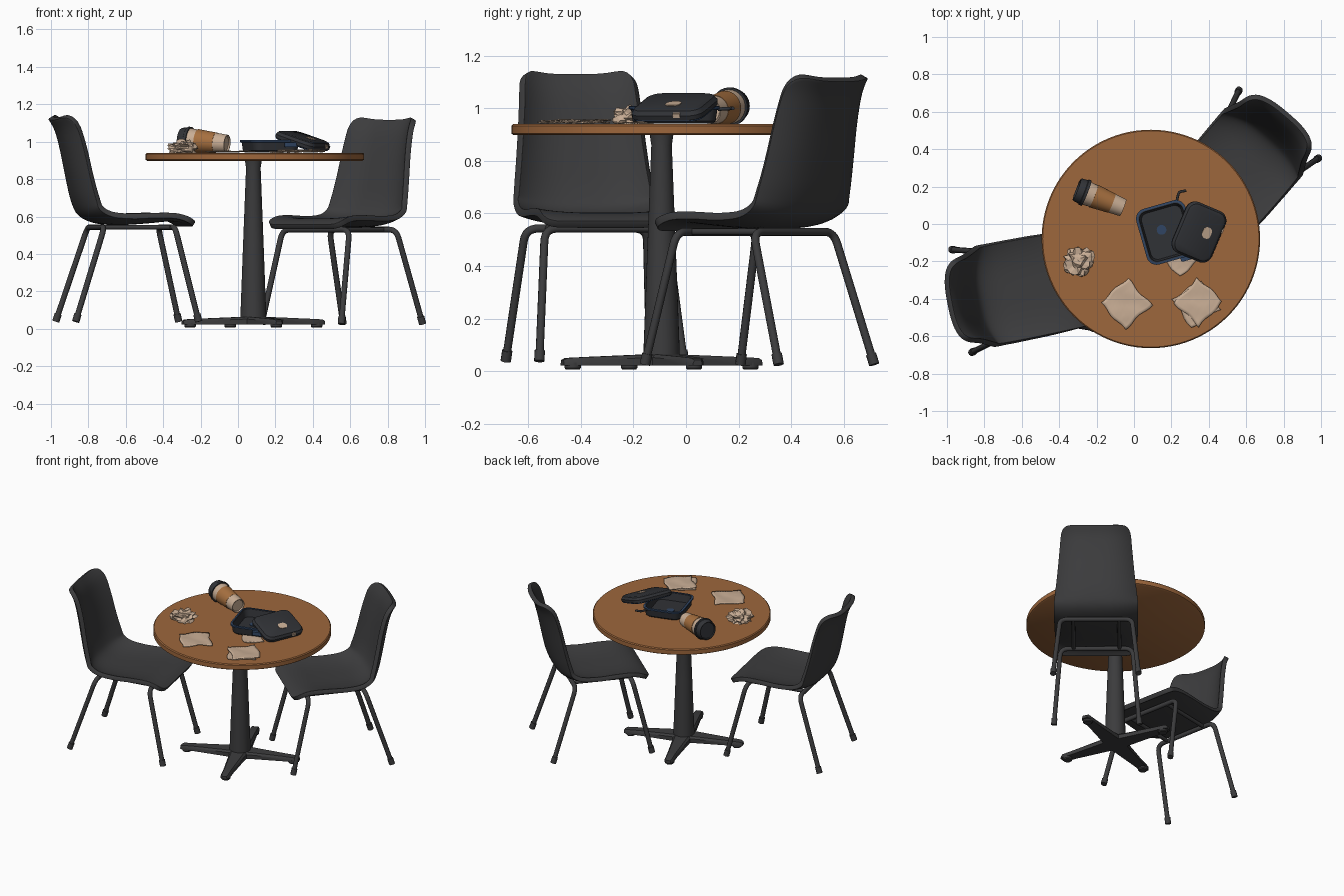
import bpy, bmesh, math, random
from mathutils import Vector, Matrix

if "Cube" in bpy.data.objects:
    bpy.data.objects.remove(bpy.data.objects["Cube"])

random.seed(4)
R = math.radians

def mat(name, c):
    m = bpy.data.materials.new(name)
    m.diffuse_color = (*c, 1)
    m.use_nodes = True
    m.node_tree.nodes["Principled BSDF"].inputs["Base Color"].default_value = m.diffuse_color
    return m

WOOD = mat("brown wood", (0.34, 0.135, 0.045))
DARK = mat("dark grey", (0.045, 0.045, 0.047))
CHAR = mat("charcoal", (0.03, 0.032, 0.037))
BLUE = mat("navy blue", (0.03, 0.06, 0.125))
PAPER = mat("cream paper", (0.58, 0.42, 0.30))
KRAFT = mat("kraft brown", (0.38, 0.16, 0.05))

def add(name, bm, m, mtx=None, angle=35):
    bmesh.ops.recalc_face_normals(bm, faces=bm.faces)
    me = bpy.data.meshes.new(name)
    bm.to_mesh(me)
    bm.free()
    me.materials.append(m)
    if mtx:
        me.transform(mtx)
    ob = bpy.data.objects.new(name, me)
    bpy.context.collection.objects.link(ob)
    if angle:
        bpy.ops.object.select_all(action='DESELECT')
        ob.select_set(True)
        bpy.context.view_layer.objects.active = ob
        bpy.ops.object.shade_smooth_by_angle(angle=R(angle))
    return ob

def loft(name, loops, m, mtx=None, caps=True, closed=False, angle=35):
    bm = bmesh.new()
    vs = [[bm.verts.new(p) for p in l] for l in loops]
    if closed:
        vs.append(vs[0])
    for a, b in zip(vs, vs[1:]):
        for i in range(len(a)):
            j = (i + 1) % len(a)
            bm.faces.new((a[i], a[j], b[j], b[i]))
    if caps and not closed:
        bm.faces.new(vs[0])
        bm.faces.new(vs[-1])
    return add(name, bm, m, mtx, angle)

def circle(r, z, n=48):
    return [Vector((r * math.cos(i * math.tau / n), r * math.sin(i * math.tau / n), z)) for i in range(n)]

def lathe(name, prof, m, mtx=None, n=48):
    return loft(name, [circle(r, z, n) for r, z in prof], m, mtx)

def rrect(w, d, r, z, n=6):
    out = []
    for k, (sx, sy) in enumerate(((1, 1), (-1, 1), (-1, -1), (1, -1))):
        for i in range(n + 1):
            a = (k + i / n) * math.pi / 2
            out.append(Vector((sx * (w / 2 - r) + r * math.cos(a), sy * (d / 2 - r) + r * math.sin(a), z)))
    return out

def tube(name, pts, rad, m, mtx, bend=0.05):
    # path with rounded corners, swept by a round bevel
    pts = [Vector(p) for p in pts]
    path = [pts[0]]
    for a, b, c in zip(pts, pts[1:], pts[2:]):
        p, q = b + (a - b).normalized() * bend, b + (c - b).normalized() * bend
        path += [p * (1 - t) ** 2 + b * 2 * t * (1 - t) + q * t * t for t in (i / 6 for i in range(7))]
    path.append(pts[-1])
    cu = bpy.data.curves.new(name, 'CURVE')
    cu.dimensions = '3D'
    cu.bevel_depth, cu.bevel_resolution, cu.use_fill_caps = rad, 3, True
    sp = cu.splines.new('POLY')
    sp.points.add(len(path) - 1)
    for s, p in zip(sp.points, path):
        s.co = (*p, 1)
    tmp = bpy.data.objects.new(name + "_path", cu)
    bpy.context.collection.objects.link(tmp)
    bpy.context.view_layer.update()
    me = bpy.data.meshes.new_from_object(tmp.evaluated_get(bpy.context.evaluated_depsgraph_get()))
    bpy.data.objects.remove(tmp)
    bm = bmesh.new()
    bm.from_mesh(me)
    add(name, bm, m, mtx, 50)

def at(x, y, z, deg=0):
    return Matrix.Translation((x, y, z)) @ Matrix.Rotation(R(deg), 4, 'Z')

# ---- table ----
TX, TY = 0.09, -0.08
lathe("table_top", [(0.575, 0.898), (0.584, 0.904), (0.584, 0.934), (0.578, 0.94)], WOOD, at(TX, TY, 0), 96)
BX, BY = 0.082, -0.093
lathe("table_column", [(0.07, 0.03), (0.068, 0.10), (0.055, 0.45), (0.039, 0.86), (0.045, 0.9)], DARK, at(BX, BY, 0), 32)
for i in range(4):
    M = at(BX, BY, 0, 20 + 90 * i)
    arm = []
    for x, w, top in ((0, 0.065, 0.066), (0.10, 0.052, 0.062), (0.3, 0.033, 0.054), (0.385, 0.029, 0.05), (0.402, 0.018, 0.042)):
        c = w * 0.75
        arm.append([Vector((x, y, z)) for y, z in ((-w, 0.022), (w, 0.022), (w, top - 0.012), (c, top), (-c, top), (-w, top - 0.012))])
    loft(f"base_arm_{i}", arm, DARK, M)
    lathe(f"base_pad_{i}", [(0.026, 0.0), (0.031, 0.006), (0.031, 0.026)], DARK, M @ Matrix.Translation((0.36, 0, 0.006)), 20)

# ---- chairs: shell profile rows are (forward, height, half width, edge lift) ----
PROF = [Vector(p) for p in (
    (-0.40, 1.115, 0.215, 0.055), (-0.365, 1.05, 0.222, 0.062), (-0.335, 0.94, 0.232, 0.065),
    (-0.305, 0.80, 0.246, 0.065), (-0.275, 0.68, 0.26, 0.065), (-0.235, 0.605, 0.268, 0.055),
    (-0.15, 0.568, 0.27, 0.04), (-0.03, 0.562, 0.27, 0.032), (0.1, 0.57, 0.268, 0.028),
    (0.21, 0.58, 0.264, 0.016), (0.28, 0.572, 0.26, 0.005), (0.325, 0.55, 0.255, 0.0))]

def prof(t):
    t = min(max(t, 0), 0.99999) * (len(PROF) - 1)
    i = int(t)
    f = t - i
    p0, p1, p2, p3 = (PROF[min(max(k, 0), len(PROF) - 1)] for k in range(i - 1, i + 3))
    return 0.5 * (2 * p1 + (p2 - p0) * f + (2 * p0 - 5 * p1 + 4 * p2 - p3) * f * f + (3 * p1 - p0 - 3 * p2 + p3) * f ** 3)

def chair(tag, M):
    bm = bmesh.new()
    ns, nt, rows = 24, 44, []
    for j in range(nt + 1):
        row = []
        for i in range(ns + 1):
            s = math.sin((2 * i / ns - 1) * math.pi / 2)
            k = max(0, (abs(s) - 0.7) / 0.3)
            cut = 0.095 * (1 - math.sqrt(max(0, 1 - k * k)))      # rounded corners
            t = cut + (1 - 2 * cut) * j / nt
            p = prof(t)
            d = prof(t + 0.01) - prof(t - 0.01)
            d = Vector((d[0], d[1])).normalized()
            l = p[3] * abs(s) ** 3
            row.append(bm.verts.new((p[0] - d.y * l, p[2] * s, p[1] + d.x * l)))
        rows.append(row)
    for a, b in zip(rows, rows[1:]):
        for i in range(ns):
            bm.faces.new((a[i], a[i + 1], b[i + 1], b[i]))
    sh = add(f"chair_shell_{tag}", bm, DARK, M, 60)
    so = sh.modifiers.new("thickness", 'SOLIDIFY')
    so.thickness, so.offset = 0.03, 0
    bv = sh.modifiers.new("round_edge", 'BEVEL')
    bv.width, bv.segments, bv.angle_limit = 0.009, 2, R(50)
    # bent leg frames, front and back
    for nm, ut, uf in (("front", 0.215, 0.335), ("back", -0.17, -0.335)):
        tube(f"{nm}_leg_frame_{tag}", [(uf, -0.28, 0.03), (ut, -0.235, 0.535), (ut, 0.235, 0.535), (uf, 0.28, 0.03)], 0.0155, DARK, M)
        for s in (-1, 1):
            e = Vector((uf, s * 0.28, 0.03))
            tube(f"{nm}_foot_cap_{tag}_{s}", [e + Vector((ut - uf, -s * 0.045, 0.505)) * 0.08, e], 0.02, DARK, M)
    for s in (-1, 1):
        tube(f"seat_rail_{tag}_{s}", [(-0.17, s * 0.15, 0.535), (0.215, s * 0.15, 0.535)], 0.013, DARK, M)

chair("left", at(-0.5925, -0.3475, 0.008, 11))
chair("right", at(0.557, 0.28, -0.005, 229.5))

# ---- paper cup lying on its side ----
a, b = Vector((-0.058, 0.087, 0.989)), Vector((-0.305, 0.185, 1.011))
M = Matrix.Translation(a) @ (b - a).to_track_quat('Z', 'Y').to_matrix().to_4x4()
lathe("cup_body", [(0.04, 0.008), (0.044, 0.0), (0.048, 0.0), (0.066, 0.225)], PAPER, M)
lathe("cup_sleeve", [(0.0525, 0.065), (0.0545, 0.065), (0.0645, 0.17), (0.0625, 0.17)], KRAFT, M)
lathe("cup_lid", [(0.066, 0.212), (0.073, 0.212), (0.073, 0.227), (0.068, 0.23), (0.064, 0.262), (0.060, 0.267), (0.056, 0.267), (0.054, 0.258)], CHAR, M)

# ---- lunch box tray ----
M = at(0.172, -0.045, 0.942, 16)
loft("box_tray", [rrect(0.225, 0.26, 0.04, 0), rrect(0.245, 0.28, 0.045, 0.01), rrect(0.26, 0.295, 0.05, 0.064),
                  rrect(0.24, 0.275, 0.042, 0.064), rrect(0.22, 0.255, 0.036, 0.012)], CHAR, M)
loft("box_rim", [rrect(0.262, 0.297, 0.05, 0.054), rrect(0.274, 0.309, 0.055, 0.056), rrect(0.274, 0.309, 0.055, 0.066),
                 rrect(0.25, 0.285, 0.045, 0.068), rrect(0.25, 0.285, 0.045, 0.06)], BLUE, M, closed=True)
lathe("tray_spot", [(0.026, 0.012), (0.026, 0.016)], BLUE, M @ Matrix.Translation((-0.02, 0.02, 0)), 20)
tube("box_latch", [(0.10, 0.145, 0.055), (0.125, 0.19, 0.058), (0.165, 0.185, 0.058)], 0.007, CHAR, M, 0.015)
loft("front_clip", [rrect(0.07, 0.03, 0.008, 0.03), rrect(0.07, 0.03, 0.008, 0.055)], BLUE, M @ Matrix.Translation((0.07, -0.16, 0)))

# ---- lunch box lid, leaning on the tray ----
M = at(0.347, -0.043, 1.004, -23) @ Matrix.Rotation(R(18), 4, 'Y')
loft("box_lid", [rrect(0.215, 0.27, 0.045, -0.018), rrect(0.235, 0.29, 0.052, -0.014), rrect(0.24, 0.295, 0.055, 0.004),
                 rrect(0.232, 0.287, 0.052, 0.008), rrect(0.218, 0.273, 0.046, 0.02), rrect(0.195, 0.25, 0.04, 0.025)], CHAR, M)
loft("lid_seal", [rrect(0.225, 0.28, 0.05, -0.021), rrect(0.225, 0.28, 0.05, -0.0165)], BLUE, M)
loft("lid_patch", [rrect(0.05, 0.062, 0.022, 0.024), rrect(0.05, 0.062, 0.022, 0.028)], PAPER, M @ Matrix.Translation((0.035, 0.012, 0)))
for i in range(3):
    loft(f"lid_clasp_bar_{i}", [rrect(0.005, 0.03, 0.002, -0.002), rrect(0.005, 0.03, 0.002, 0.014)], PAPER,
         M @ Matrix.Translation((0.106 + 0.006 * i, 0.055, 0.006 - 0.004 * i)))

# ---- napkins ----
def napkin(name, x, y, z, size, deg, seed):
    bm = bmesh.new()
    bmesh.ops.create_grid(bm, x_segments=12, y_segments=12, size=size / 2)
    rnd = random.Random(seed)
    ph = [rnd.uniform(0, 6) for _ in range(4)]
    for v in bm.verts:
        p = v.co.copy()
        v.co.z = 0.004 + 0.003 * math.sin(38 * p.x + ph[0]) * math.sin(30 * p.y + ph[1]) + rnd.uniform(0, 0.002)
        v.co.x += 0.006 * math.sin(40 * p.y + ph[2])
        v.co.y += 0.006 * math.sin(40 * p.x + ph[3])
    ob = add(name, bm, PAPER, at(x, y, z, deg), 35)
    so = ob.modifiers.new("thickness", 'SOLIDIFY')
    so.thickness, so.offset = 0.005, 0

napkin("flat_napkin", -0.043, -0.427, 0.943, 0.195, 42, 1)
napkin("stack_napkin_lower", 0.333, -0.427, 0.942, 0.185, 33, 2)
napkin("stack_napkin_upper", 0.345, -0.418, 0.949, 0.185, 47, 3)
napkin("tucked_napkin", 0.25, -0.19, 0.940, 0.13, 40, 5)

# ---- crumpled napkin ----
bm = bmesh.new()
bmesh.ops.create_icosphere(bm, subdivisions=3, radius=1)
for v in bm.verts:
    k = random.uniform(0.62, 1.08)
    v.co = Vector((v.co.x * 0.088 * k, v.co.y * 0.088 * k, max(v.co.z * 0.05 * k, -0.025)))
add("crumpled_napkin", bm, PAPER, at(-0.292, -0.2, 0.964), 0)
